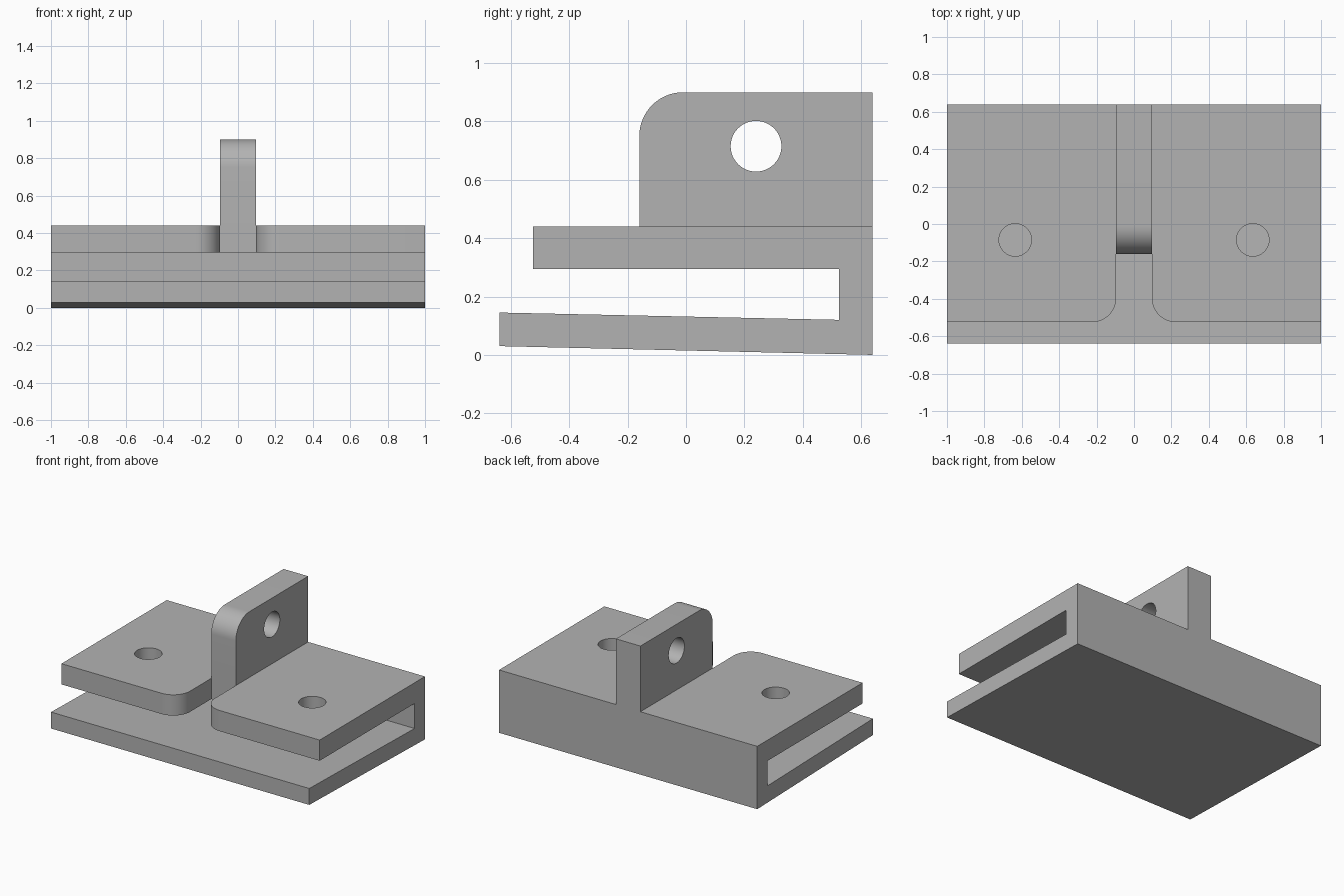
import bpy
import math
from mathutils import Vector

if "Cube" in bpy.data.objects:
    bpy.data.objects.remove(bpy.data.objects["Cube"], do_unlink=True)

# Single plain grey finish
grey = bpy.data.materials.new("plain_grey")
grey.use_nodes = True
COLOUR = (0.45, 0.45, 0.45, 1)
grey.diffuse_color = COLOUR
grey.node_tree.nodes["Principled BSDF"].inputs["Base Color"].default_value = COLOUR


def arc(cx, cy, r, start, end, steps=16):
    """Points along a circular arc, angles in degrees."""
    angles = [math.radians(start + (end - start) * i / steps) for i in range(steps + 1)]
    return [(cx + r * math.cos(a), cy + r * math.sin(a)) for a in angles]


def circle(cx, cy, r, steps=48):
    return arc(cx, cy, r, 0, 360, steps)[:-1]


def prism(name, outline, axis, lo, hi):
    """Extrude a counter-clockwise outline: (y, z) along x, or (x, y) along z."""
    def place(p, d):
        return Vector((d, *p)) if axis == "x" else Vector((*p, d))
    n = len(outline)
    verts = [place(p, d) for d in (lo, hi) for p in outline]
    faces = [list(range(n))[::-1], list(range(n, 2 * n))]
    faces += [[i, (i + 1) % n, n + (i + 1) % n, n + i] for i in range(n)]
    mesh = bpy.data.meshes.new(name)
    mesh.from_pydata(verts, [], faces)
    mesh.materials.append(grey)
    obj = bpy.data.objects.new(name, mesh)
    bpy.context.collection.objects.link(obj)
    return obj


def combine(target, tool, operation):
    """Apply a boolean and discard the tool."""
    mod = target.modifiers.new(operation, "BOOLEAN")
    mod.operation = operation
    mod.solver = "EXACT"
    mod.object = tool
    bpy.context.view_layer.objects.active = target
    bpy.ops.object.modifier_apply(modifier=mod.name)
    bpy.data.objects.remove(tool, do_unlink=True)


BACK, TAB_FRONT, PLATE_FRONT, TAB_HALF = 0.64, -0.16, -0.525, 0.095
PLATE_LOW, PLATE_TOP = 0.295, 0.44

# Clamp body: tapered base, back wall and upper plate in one profile
body = prism("clamp_body", [
    (-0.64, 0.03), (BACK, 0), (BACK, PLATE_TOP), (PLATE_FRONT, PLATE_TOP),
    (PLATE_FRONT, PLATE_LOW), (0.525, PLATE_LOW), (0.525, 0.12), (-0.64, 0.145),
], "x", -1, 1)

# Front slot with flared, rounded mouth
r = 0.13
mouth = PLATE_FRONT + r
slot = arc(TAB_HALF + r, mouth, r, 270, 180) + [(TAB_HALF, TAB_FRONT), (-TAB_HALF, TAB_FRONT)]
slot += arc(-TAB_HALF - r, mouth, r, 0, -90)
slot += [(-TAB_HALF - r, -0.6), (TAB_HALF + r, -0.6)]
combine(body, prism("slot_cutter", slot, "z", 0.2, 0.6), "DIFFERENCE")

# Bolt holes through the upper plate only
for side in (-1, 1):
    combine(body, prism("bolt_cutter", circle(0.635 * side, -0.085, 0.087), "z", 0.2, 0.6), "DIFFERENCE")

# Upright tab with rounded front corner and eye hole
tab = prism("upright_tab", [(TAB_FRONT, PLATE_LOW), (BACK, PLATE_LOW), (BACK, 0.9)]
            + arc(TAB_FRONT + 0.15, 0.75, 0.15, 90, 180), "x", -TAB_HALF, TAB_HALF)
combine(tab, prism("eye_cutter", circle(0.24, 0.715, 0.087), "x", -0.3, 0.3), "DIFFERENCE")
combine(body, tab, "UNION")

# Smooth the curved walls, keep crisp edges
bpy.ops.object.select_all(action="DESELECT")
body.select_set(True)
bpy.context.view_layer.objects.active = body
bpy.ops.object.shade_smooth_by_angle(angle=math.radians(30))
